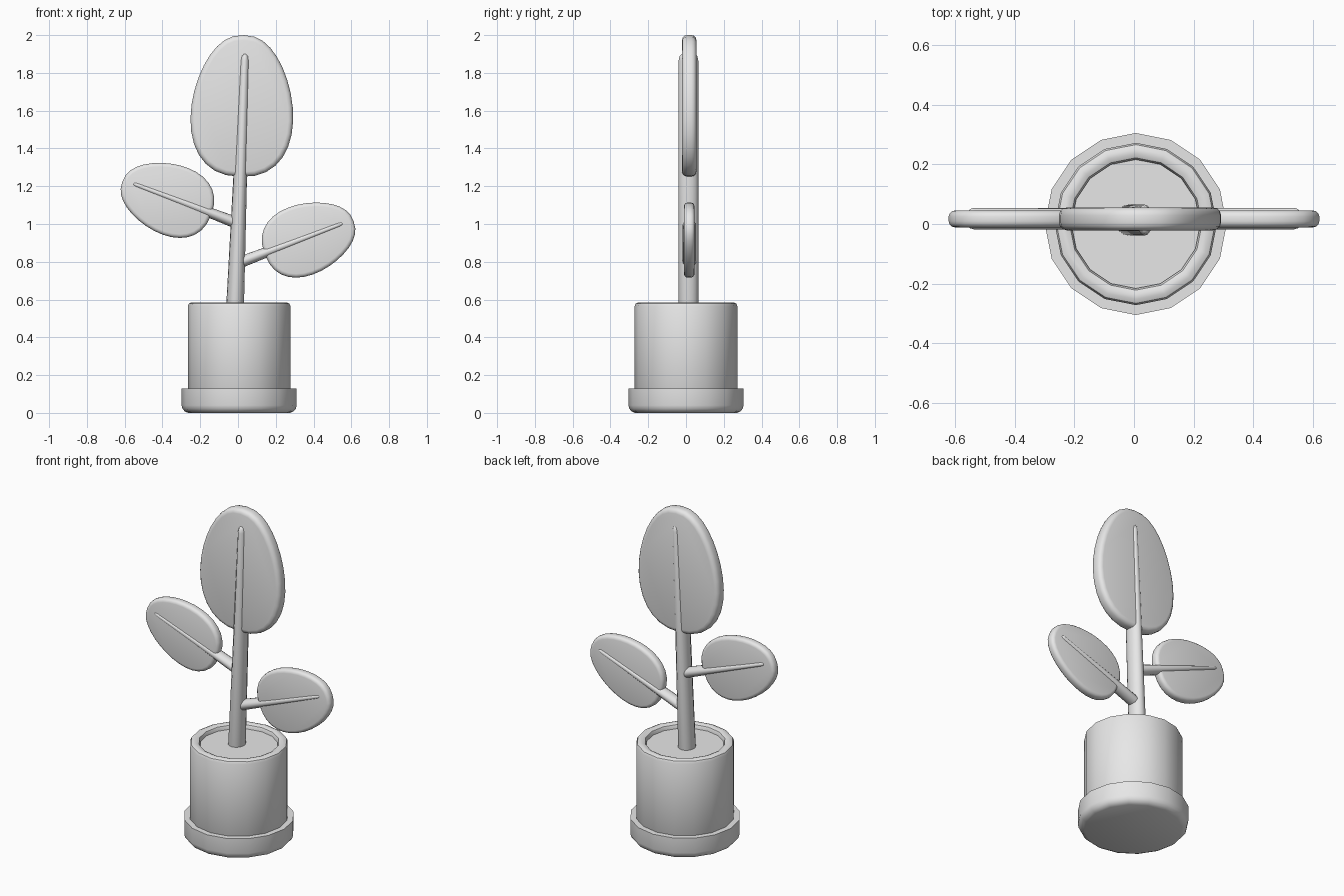
import bpy, bmesh
from math import sin, cos, pi, radians, copysign
from mathutils import Vector, Matrix

cube = bpy.data.objects.get("Cube")
if cube:
    bpy.data.objects.remove(cube, do_unlink=True)

GREY = (0.8, 0.8, 0.8, 1)
grey = bpy.data.materials.new("plain grey")
grey.use_nodes = True
grey.diffuse_color = GREY
grey.node_tree.nodes["Principled BSDF"].inputs["Base Color"].default_value = GREY


def finish(name, bm, bevel=0, angle=40):
    """Turn a bmesh into a smooth-shaded object with rounded edges."""
    bmesh.ops.recalc_face_normals(bm, faces=bm.faces)
    mesh = bpy.data.meshes.new(name)
    bm.to_mesh(mesh)
    bm.free()
    mesh.materials.append(grey)
    obj = bpy.data.objects.new(name, mesh)
    bpy.context.collection.objects.link(obj)
    bpy.ops.object.select_all(action='DESELECT')
    bpy.context.view_layer.objects.active = obj
    obj.select_set(True)
    if bevel:
        mod = obj.modifiers.new("Round", 'BEVEL')
        mod.width, mod.segments = bevel, 3
        mod.limit_method, mod.angle_limit = 'ANGLE', radians(50)
        bpy.ops.object.modifier_apply(modifier=mod.name)
    bpy.ops.object.shade_smooth_by_angle(angle=radians(angle))
    return obj


def skin(bm, rings):
    """Join successive rings of points and cap both ends."""
    loops = [[bm.verts.new(p) for p in ring] for ring in rings]
    n = len(loops[0])
    for a, b in zip(loops, loops[1:]):
        for i in range(n):
            j = (i + 1) % n
            bm.faces.new((a[i], a[j], b[j], b[i]))
    bm.faces.new(loops[0])
    bm.faces.new(loops[-1])


def lathe(name, profile, sides=16):
    bm = bmesh.new()
    turns = [2 * pi * i / sides for i in range(sides)]
    skin(bm, [[(0.006 + r * cos(t), r * sin(t), z) for t in turns] for r, z in profile])
    return finish(name, bm)


def stalk(name, start, end, r0, r1, depth, bevel):
    """Oval rod narrowing in x-z only, with rounded ends."""
    a, b = Vector(start), Vector(end)
    side = (b - a).normalized().cross(Vector((0, 1, 0)))
    turns = [2 * pi * i / 16 for i in range(16)]
    bm = bmesh.new()
    # rings close to each end shrink to round the tip
    steps = [(0, 0.55), (bevel * 0.3, 0.85), (bevel, 1)]
    length = (b - a).length
    steps += [(length - d, s) for d, s in reversed(steps)]
    rings = []
    for d, s in steps:
        f = d / length
        r = (r0 + (r1 - r0) * f) * s
        # depth keeps its size, apart from the tips
        dep = depth * (0.7 + 0.3 * (s - 0.55) / 0.45)
        c = a.lerp(b, f)
        rings.append([c + side * r * cos(t) + Vector((0, dep * sin(t), 0)) for t in turns])
    skin(bm, rings)
    return finish(name, bm, angle=50)


def leaf(name, x, z, length, width, tilt, thick, bevel):
    """Egg-shaped plate; tilt turns its tip from upright towards +x."""
    turn = Matrix.Rotation(radians(tilt), 3, 'Y')
    outline = []
    for i in range(32):
        t = 2 * pi * i / 32
        w = copysign(abs(sin(t)) ** 0.85, sin(t)) * (1 - 0.16 * cos(t))
        outline.append(turn @ Vector((width * w, 0, length * cos(t))))
    bm = bmesh.new()
    skin(bm, [[p + Vector((x, 0.017 + s * thick, z)) for p in outline] for s in (-1, 1)])
    return finish(name, bm, bevel)


# Saucer and pot with rounded rim
lathe("saucer", [(0.27, 0), (0.288, 0.008), (0.3, 0.022), (0.305, 0.04), (0.305, 0.13)])
lathe("pot", [(0.265, 0.03), (0.272, 0.04), (0.272, 0.565), (0.266, 0.579), (0.252, 0.585),
              (0.236, 0.585), (0.222, 0.579), (0.216, 0.565), (0.216, 0.53)])
lathe("soil", [(0.218, 0.5), (0.218, 0.557)])

# Main stem and top leaf
stalk("main_stem", (-0.018, 0.013, 0.5), (0.037, 0.013, 1.9), 0.048, 0.026, 0.052, 0.035)
leaf("top_leaf", 0.022, 1.625, 0.375, 0.268, 1.5, 0.038, 0.026)

# Matching side branches, the right one higher
for name, s, lift in (("left", 1, 0), ("right", -1, 0.21)):
    stalk(name + "_branch", (s * 0.005, 0.018, 0.795 + lift), (s * 0.555, 0.018, 1.004 + lift),
          0.031, 0.016, 0.036, 0.02)
    leaf(name + "_leaf", s * 0.377, 0.927 + lift, 0.251, 0.186, s * 69.5, 0.028, 0.02)
